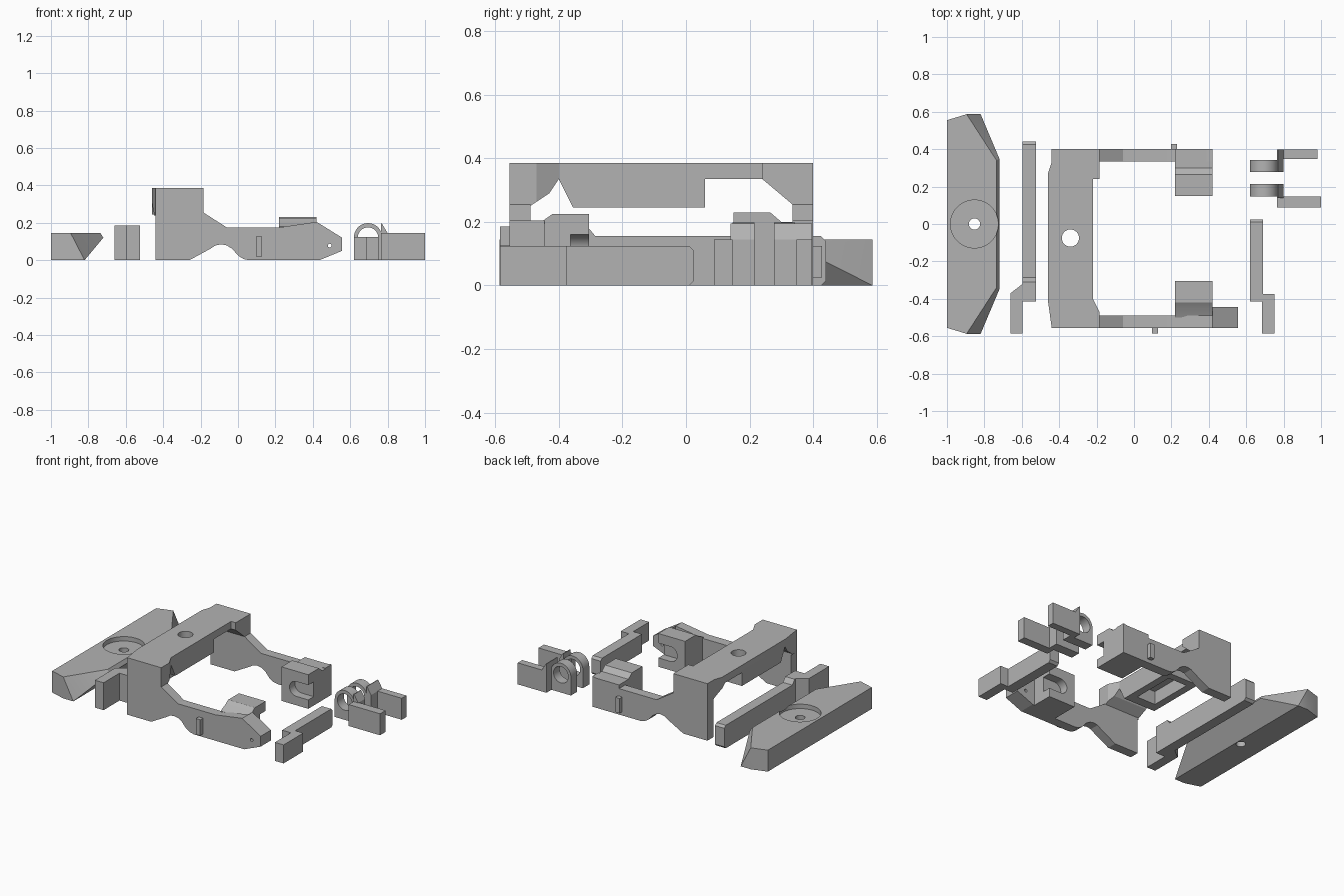
import bpy, bmesh
from math import sin, cos, pi
from mathutils import Vector

cube = bpy.data.objects.get("Cube")
if cube:
    bpy.data.objects.remove(cube, do_unlink=True)

grey = bpy.data.materials.new("plain_grey")
grey.use_nodes = True
grey.diffuse_color = (0.45, 0.45, 0.45, 1)
grey.node_tree.nodes["Principled BSDF"].inputs["Base Color"].default_value = grey.diffuse_color


def finish(name, bm):
    bmesh.ops.recalc_face_normals(bm, faces=bm.faces)
    mesh = bpy.data.meshes.new(name)
    bm.to_mesh(mesh)
    bm.free()
    mesh.materials.append(grey)
    obj = bpy.data.objects.new(name, mesh)
    bpy.context.collection.objects.link(obj)
    return obj


def prism(name, points, axis, low, high):
    """Extrude a 2D outline along an axis; the outline uses the other two axes in order."""
    bm = bmesh.new()

    def place(p, d):
        c = list(p)
        c.insert("xyz".index(axis), d)
        return bm.verts.new(c)

    base = [place(p, low) for p in points]
    top = [place(p, high) for p in points]
    bm.faces.new(base)
    bm.faces.new(top)
    n = len(base)
    for i in range(n):
        j = (i + 1) % n
        bm.faces.new((base[i], base[j], top[j], top[i]))
    return finish(name, bm)


def box(name, x, y, z):
    return prism(name, [(x[0], y[0]), (x[1], y[0]), (x[1], y[1]), (x[0], y[1])], "z", *z)


def arc(cx, cy, r, start=0.0, end=2 * pi, n=48):
    return [(cx + r * cos(start + (end - start) * i / n),
             cy + r * sin(start + (end - start) * i / n)) for i in range(n)]


def boolean(obj, other, operation="DIFFERENCE"):
    mod = obj.modifiers.new("cut", "BOOLEAN")
    mod.operation = operation
    mod.solver = "EXACT"
    mod.object = other
    bpy.context.view_layer.update()
    graph = bpy.context.evaluated_depsgraph_get()
    mesh = bpy.data.meshes.new_from_object(obj.evaluated_get(graph))
    obj.modifiers.clear()
    obj.data = mesh
    bpy.data.objects.remove(other, do_unlink=True)


# Cover plate: faceted slab with undercut edge, round recess and bolt hole
bm = bmesh.new()
for s in (-1, 1):
    for z in (0, 0.145):
        bm.verts.new((-1, 0.555 * s, z))
        bm.verts.new((-0.895, 0.587 * s, z))
    for p in ((-0.82, 0.587, 0), (-0.735, 0.34, 0.145), (-0.72, 0.35, 0.12)):
        bm.verts.new((p[0], p[1] * s, p[2]))
bmesh.ops.convex_hull(bm, input=bm.verts)
bmesh.ops.dissolve_limit(bm, angle_limit=0.01, verts=bm.verts, edges=bm.edges)
cover = finish("cover_plate", bm)
boolean(cover, prism("cutter", arc(-0.853, 0, 0.128), "z", 0.115, 0.2))
boolean(cover, prism("cutter", arc(-0.853, 0, 0.03), "z", -0.1, 0.2))

# Long slide bar with offset foot
prism("long_bar", [(-0.415, 0), (0.425, 0), (0.44, 0.015), (0.44, 0.14), (0.425, 0.155),
                   (-0.285, 0.155), (-0.31, 0.185), (-0.415, 0.185)], "x", -0.595, -0.525)
prism("long_bar_foot", [(-0.66, -0.585), (-0.595, -0.585), (-0.595, -0.32), (-0.66, -0.37)],
      "z", 0, 0.185)

# Short slide bar with offset foot
prism("short_bar", [(-0.415, 0), (0.01, 0), (0.025, 0.015), (0.025, 0.11), (0.01, 0.125),
                    (-0.415, 0.125)], "x", 0.62, 0.69)
box("short_bar_foot", (0.685, 0.75), (-0.585, -0.375), (0, 0.125))

# Bridge: arch profile trimmed to its plan outline
bridge = prism("bridge", [(-0.555, 0.385), (0.4, 0.385), (0.4, 0.24), (0.335, 0.24),
                          (0.335, 0.255), (0.24, 0.335), (0.06, 0.335), (0.06, 0.245),
                          (-0.355, 0.245), (-0.4, 0.335), (-0.43, 0.29), (-0.49, 0.25),
                          (-0.49, 0.24), (-0.555, 0.24)], "x", -0.5, -0.1)
plan = prism("cutter", [(-0.44, -0.555), (-0.185, -0.555), (-0.185, -0.47), (-0.22, -0.4),
                        (-0.22, 0.24), (-0.185, 0.24), (-0.185, 0.4), (-0.44, 0.4),
                        (-0.44, 0.33), (-0.46, 0.27), (-0.46, -0.41)], "z", 0.1, 0.6)
boolean(bridge, plan, "INTERSECT")
boolean(bridge, box("cutter", (-0.41, -0.27), (-0.29, 0.01), (0.1, 0.335)))
boolean(bridge, prism("cutter", arc(-0.34, -0.075, 0.046), "z", 0.1, 0.6))

# Side arms with legs
arm = [(-0.44, 0), (-0.26, 0), (-0.15, 0.06), (-0.12, 0.079), (-0.09, 0.085), (-0.06, 0.079),
       (-0.03, 0.06), (0, 0.025), (0.03, 0.006), (0.06, 0), (0.42, 0), (0.42, 0.205),
       (0.22, 0.175), (-0.06, 0.175), (-0.185, 0.255), (-0.185, 0.385), (-0.44, 0.385)]
prism("front_arm", arm, "y", -0.555, -0.49)
prism("back_arm", arm, "y", 0.335, 0.4)

# Pointed tip of the front arm with pin hole
tip = prism("front_arm_tip", [(0.42, 0), (0.435, 0), (0.557, 0.05), (0.557, 0.12), (0.42, 0.205)],
            "y", -0.555, -0.445)
boolean(tip, prism("cutter", arc(0.49, 0.078, 0.01, n=24), "y", -0.7, -0.3))

# Raised guide blocks, each with an open-ended slot on its inner face
front_block = prism("front_block", [(-0.5, 0), (-0.305, 0), (-0.305, 0.225), (-0.42, 0.225),
                                    (-0.45, 0.204), (-0.5, 0.18)], "x", 0.22, 0.42)
back_block = prism("back_block", [(0.15, 0), (0.36, 0), (0.36, 0.2), (0.335, 0.2),
                                  (0.3, 0.2), (0.265, 0.23), (0.15, 0.23)], "x", 0.22, 0.42)
slot = [(0.5, 0.06), (0.5, 0.16)] + arc(0.33, 0.11, 0.05, pi / 2, 3 * pi / 2, 20) + [(0.33, 0.06)]
boolean(front_block, prism("cutter", slot, "y", -0.363, -0.2))
boolean(back_block, prism("cutter", slot, "y", 0.1, 0.208))
box("back_arm_pad", (0.22, 0.42), (0.335, 0.4), (0.15, 0.2))

# Stop tabs on the outer faces
box("front_tab", (0.095, 0.127), (-0.585, -0.55), (0.02, 0.128))
box("back_tab", (0.197, 0.229), (0.395, 0.428), (0.025, 0.125))

# Pivot clips: round-topped eye plate, sloped web and side arm
eye = [(0.62, 0), (0.77, 0)] + arc(0.695, 0.123, 0.075, 0, pi, 24) + [(0.62, 0.123)]
web = [(0.765, 0), (0.8, 0), (0.8, 0.145), (0.77, 0.195), (0.765, 0.195)]
for side, plate, link, lever, reach in (
        ("back", (0.277, 0.343), (0.277, 0.397), (0.348, 0.397), 0.98),
        ("front", (0.147, 0.215), (0.14, 0.215), (0.088, 0.147), 1.0)):
    ring = prism(side + "_clip_eye", eye, "y", *plate)
    boolean(ring, prism("cutter", arc(0.695, 0.12, 0.055), "y", 0, 0.6))
    prism(side + "_clip_web", web, "y", *link)
    box(side + "_clip_lever", (0.765, reach), lever, (0, 0.145))

# Smooth the round surfaces, keep the edges sharp
for obj in bpy.context.scene.objects:
    if obj.type == "MESH":
        obj.select_set(True)
        bpy.context.view_layer.objects.active = obj
bpy.ops.object.shade_smooth_by_angle(angle=0.35)
